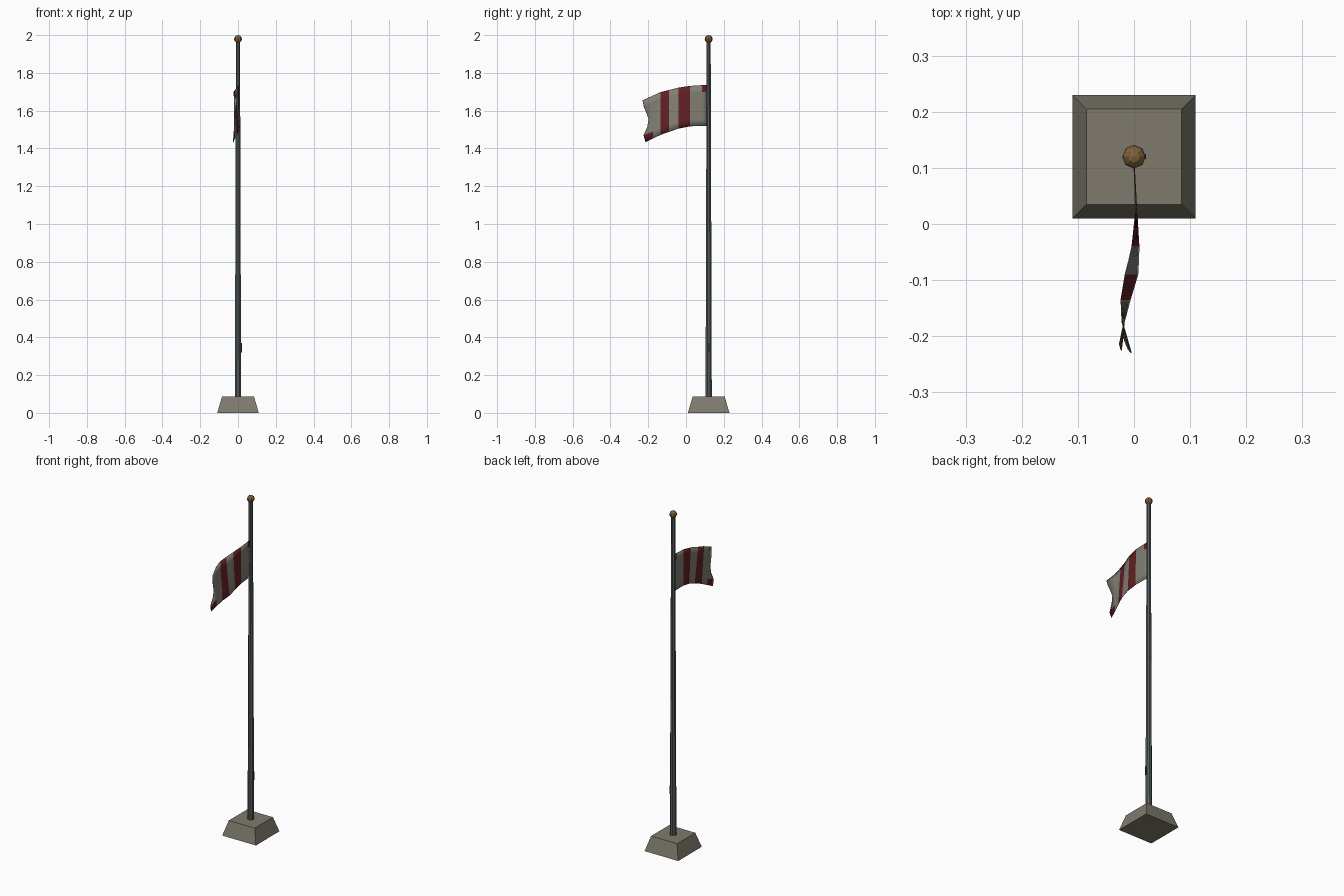
import bpy, bmesh, math
from mathutils import Matrix, Vector

if "Cube" in bpy.data.objects:
    bpy.data.objects.remove(bpy.data.objects["Cube"])

PY = 0.12  # pole position along y


def mat(name, rgb):
    m = bpy.data.materials.new(name)
    m.diffuse_color = (*rgb, 1)
    m.use_nodes = True
    m.node_tree.nodes["Principled BSDF"].inputs["Base Color"].default_value = m.diffuse_color
    return m


STONE = mat("stone", (0.21, 0.195, 0.155))
STEEL = mat("steel", (0.09, 0.107, 0.108))
BRASS = mat("brass", (0.205, 0.122, 0.04))
CLOTH = mat("off_white_cloth", (0.22, 0.21, 0.175))
RED = mat("dark_red_cloth", (0.125, 0.014, 0.017))
DARK = mat("dark_iron", (0.03, 0.032, 0.033))


def finish(bm, name, *mats):
    me = bpy.data.meshes.new(name)
    bmesh.ops.recalc_face_normals(bm, faces=bm.faces)
    bm.to_mesh(me)
    bm.free()
    for m in mats:
        me.materials.append(m)
    ob = bpy.data.objects.new(name, me)
    bpy.context.collection.objects.link(ob)
    return ob


def cone(name, sides, r1, r2, z1, z2, turn, m):
    bm = bmesh.new()
    bmesh.ops.create_cone(bm, cap_ends=True, segments=sides, radius1=r1, radius2=r2, depth=z2 - z1,
                          matrix=Matrix.Translation((0, PY, (z1 + z2) / 2)) @ Matrix.Rotation(turn, 4, 'Z'))
    return finish(bm, name, m)


def box(bm, center, size):
    bmesh.ops.create_cube(bm, size=1, matrix=Matrix.Translation(center) @ Matrix.Diagonal((*size, 1)))


# Plinth and tapered pole
R2 = math.sqrt(2)
cone("plinth", 4, 0.11 * R2, 0.085 * R2, 0, 0.086, math.pi / 4, STONE)
cone("pole", 8, 0.018, 0.0115, 0.08, 1.975, math.pi / 8, STEEL)

# Ball finial
bm = bmesh.new()
bmesh.ops.create_uvsphere(bm, u_segments=8, v_segments=6, radius=0.021,
                          matrix=Matrix.Translation((0, PY, 1.979)))
finish(bm, "finial", BRASS)

# Rope cleat on the right side of the pole
bm = bmesh.new()
box(bm, (0.0165, PY, 0.345), (0.006, 0.008, 0.02))
box(bm, (0.019, PY, 0.345), (0.004, 0.008, 0.05))
finish(bm, "cleat", DARK)


def lerp(table, y):
    """Piecewise linear lookup in a table of (y, value) running toward -y."""
    for (y0, a), (y1, b) in zip(table, table[1:]):
        if y >= y1:
            return a + (b - a) * (y0 - y) / (y0 - y1)
    return table[-1][1]


# Waving flag: edge curves seen from the side (z) and from the top (x)
TOP_Z = [(0.11, 1.737), (0.02, 1.731), (-0.04, 1.722), (-0.135, 1.698), (-0.23, 1.655)]
LOW_Z = [(0.11, 1.52), (0.02, 1.517), (-0.04, 1.505), (-0.135, 1.472), (-0.215, 1.432)]
TOP_X = [(0.11, 0), (0.02, 0.003), (-0.045, -0.004), (-0.1, -0.018), (-0.135, -0.023), (-0.18, -0.021), (-0.23, -0.005)]
LOW_X = [(0.11, 0), (0.02, 0.005), (-0.045, 0.009), (-0.1, 0.006), (-0.135, -0.007), (-0.18, -0.019), (-0.215, -0.026)]
COLS = [0.11, 0.085, 0.05, 0.02, -0.01, -0.04, -0.065, -0.09, -0.135, -0.175]
FLY = [-0.214, -0.225, -0.205, -0.198, -0.21, -0.223, -0.23]  # ragged end, bottom to top

bm = bmesh.new()
grid = []
for j, end in enumerate(FLY):
    v = j / (len(FLY) - 1)
    grid.append([bm.verts.new((lerp(LOW_X, y) * (1 - v) + lerp(TOP_X, y) * v, y,
                               lerp(LOW_Z, y) * (1 - v) + lerp(TOP_Z, y) * v)) for y in COLS + [end]])
for j in range(len(FLY) - 1):
    for i in range(len(COLS)):
        f = bm.faces.new((grid[j][i], grid[j][i + 1], grid[j + 1][i + 1], grid[j + 1][i]))
        f.smooth = True
        # two vertical stripes, the top hoist corner and the lower tip are red
        stripe = i in (3, 4) or i == 7
        corner = (i == 0 and j == len(FLY) - 2) or (i == len(COLS) - 1 and j == 0)
        f.material_index = 1 if stripe or corner else 0
flag = finish(bm, "flag", CLOTH, RED)
s = flag.modifiers.new("thickness", 'SOLIDIFY')
s.thickness = 0.002
s.offset = 0
